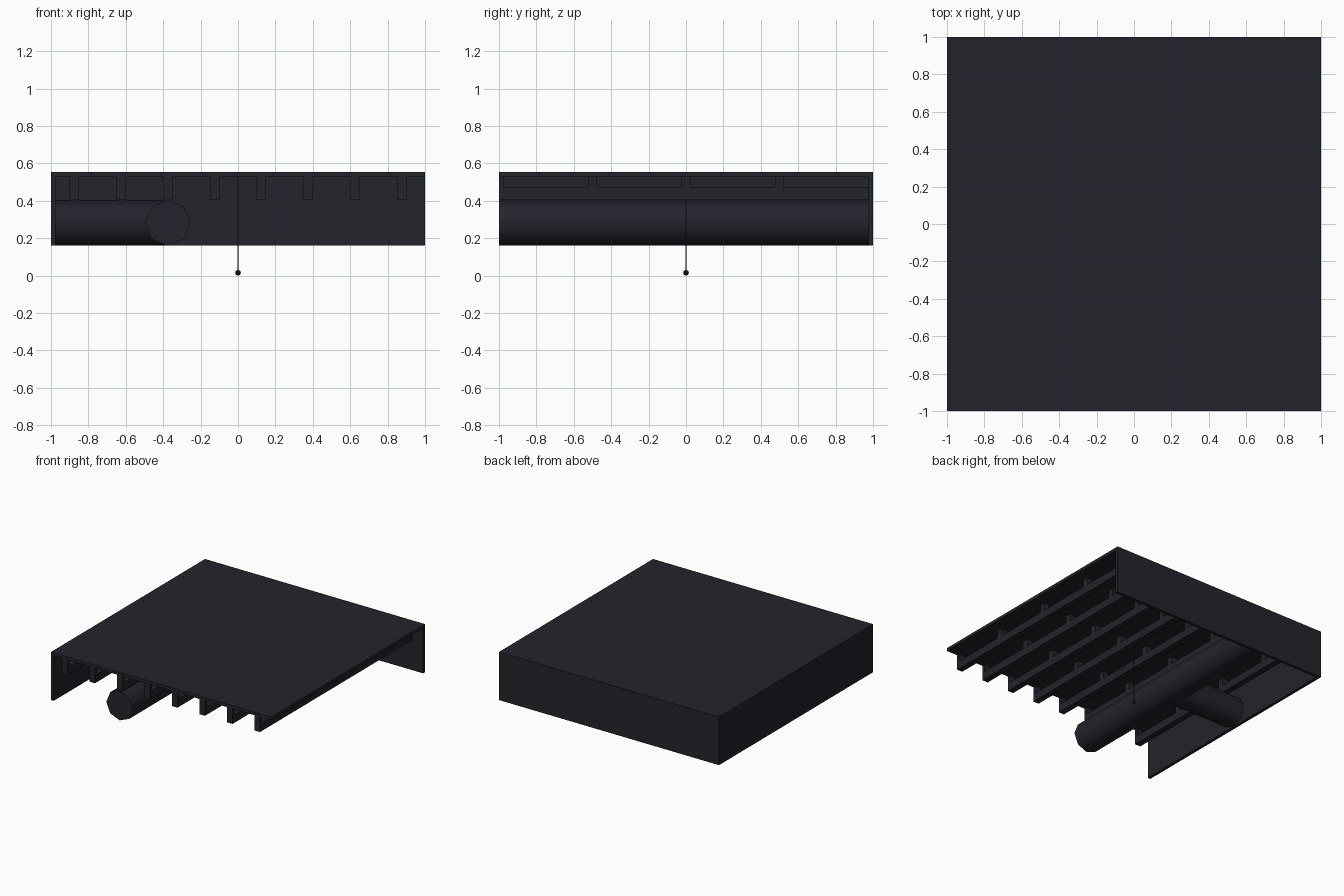
import bpy, math

if "Cube" in bpy.data.objects:
    bpy.data.objects.remove(bpy.data.objects["Cube"])

mat = bpy.data.materials.new("dark slate")
mat.diffuse_color = (0.017, 0.017, 0.025, 1)
mat.use_nodes = True
mat.node_tree.nodes["Principled BSDF"].inputs["Base Color"].default_value = mat.diffuse_color


def box_data(lo, hi):
    v = [(x, y, z) for x in (lo[0], hi[0]) for y in (lo[1], hi[1]) for z in (lo[2], hi[2])]
    f = [(0, 1, 3, 2), (4, 6, 7, 5), (0, 4, 5, 1), (2, 3, 7, 6), (0, 2, 6, 4), (1, 5, 7, 3)]
    return v, f


def boxes(name, parts):
    verts, faces = [], []
    for lo, hi in parts:
        v, f = box_data(lo, hi)
        n = len(verts)
        verts += v
        faces += [tuple(i + n for i in q) for q in f]
    me = bpy.data.meshes.new(name)
    me.from_pydata(verts, [], faces)
    me.materials.append(mat)
    ob = bpy.data.objects.new(name, me)
    bpy.context.collection.objects.link(ob)
    return ob


def rod(name, center, radius, length, sides, rot=(0, 0, 0)):
    bpy.ops.mesh.primitive_cylinder_add(vertices=sides, radius=radius, depth=length,
                                        location=center, rotation=rot)
    ob = bpy.context.object
    ob.name = name
    ob.data.materials.append(mat)
    bpy.ops.object.shade_smooth_by_angle(angle=math.radians(60))
    return ob


TOP, T, LOW = 0.555, 0.025, 0.16
UNDER = TOP - T

# ceiling slab and two walls
boxes("ceiling_slab", [((-1, -1, UNDER), (1, 1, TOP))])
boxes("left_wall", [((-1, -1, LOW), (-1 + T, 1, UNDER))])
boxes("back_wall", [((-1 + T, 1 - T, LOW), (1, 1, UNDER))])

# joists hung from the ceiling on short posts
for i in range(8):
    x0, x1 = -0.9 + 0.25 * i, -0.85 + 0.25 * i
    parts = [((x0, -1, 0.405), (x1, 1 - T, 0.47))]
    for y in (-1, -0.5, 0, 0.5):
        parts.append(((x0, max(y - 0.025, -1), 0.47), (x1, y + 0.025, UNDER)))
    boxes(f"joist_{i + 1}", parts)

# main duct and side branch
rod("main_duct", (-0.375, -0.0125, 0.282), 0.122, 1.975, 8, (math.pi / 2, 0, 0))
rod("branch_duct", (-0.68, 0, 0.282), 0.122, 0.61, 8, (0, math.pi / 2, 0))

# hanging cord with small bulb
rod("cord", (0, 0, 0.275), 0.004, 0.515, 6)
bpy.ops.mesh.primitive_uv_sphere_add(segments=8, ring_count=4, radius=0.0155, location=(0, 0, 0.0155))
bulb = bpy.context.object
bulb.name = "bulb"
bulb.data.materials.append(mat)
